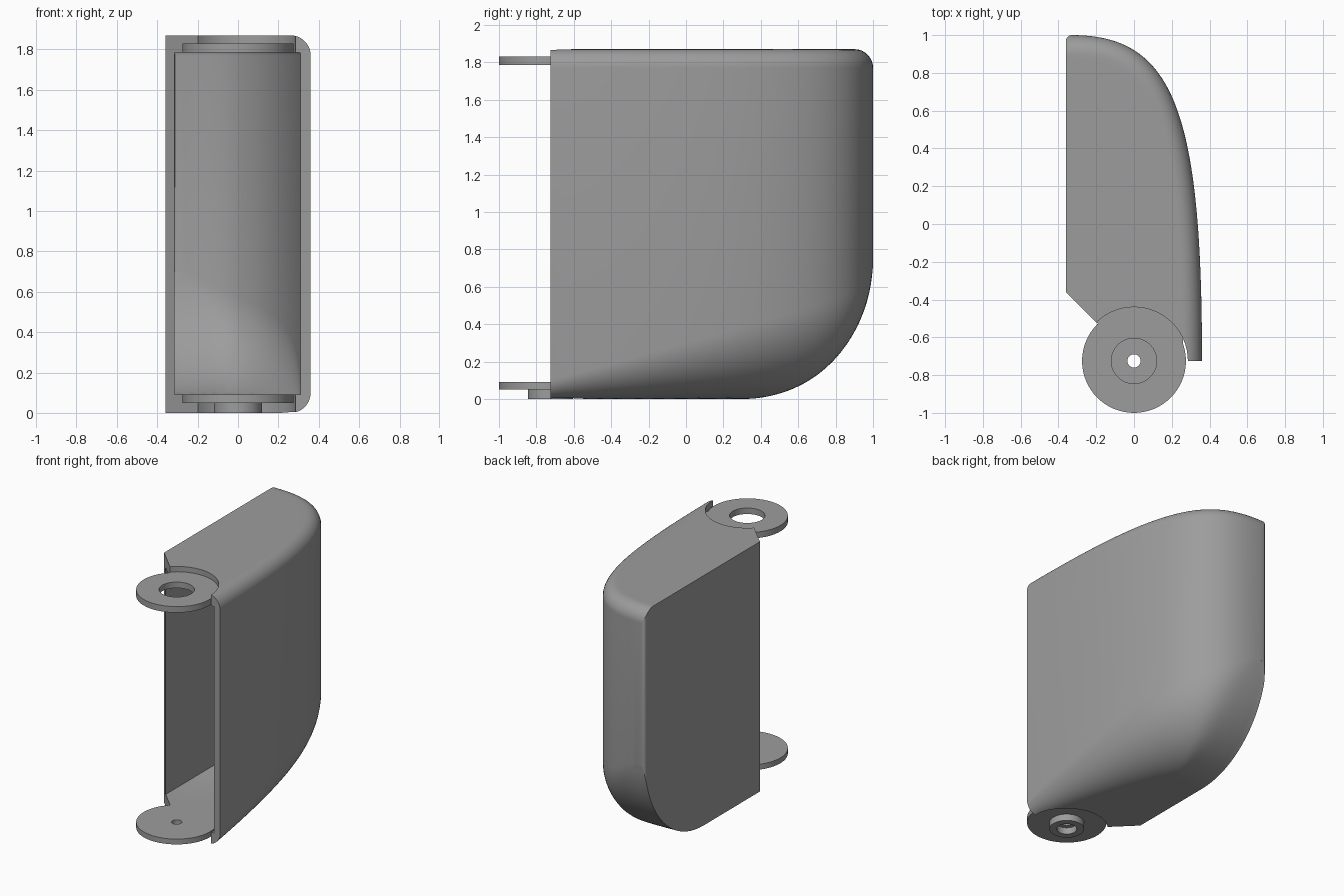
import bpy, bmesh, math
from mathutils import Vector

if "Cube" in bpy.data.objects:
    bpy.data.objects.remove(bpy.data.objects["Cube"])

grey = bpy.data.materials.new("plain grey")
grey.diffuse_color = (0.335, 0.335, 0.335, 1)
grey.use_nodes = True
grey.node_tree.nodes["Principled BSDF"].inputs["Base Color"].default_value = grey.diffuse_color
HINGE = (0, -0.725)


def make_object(name, bm):
    bmesh.ops.recalc_face_normals(bm, faces=bm.faces)
    me = bpy.data.meshes.new(name)
    bm.to_mesh(me)
    bm.free()
    ob = bpy.data.objects.new(name, me)
    bpy.context.collection.objects.link(ob)
    me.materials.append(grey)
    return ob


def prism(name, pts, z0, z1):
    bm = bmesh.new()
    f = bm.faces.new([bm.verts.new((x, y, z0)) for x, y in pts])
    up = bmesh.ops.extrude_face_region(bm, geom=[f])["geom"]
    bmesh.ops.translate(bm, vec=(0, 0, z1 - z0),
                        verts=[v for v in up if isinstance(v, bmesh.types.BMVert)])
    return make_object(name, bm)


def cylinder(name, r, z0, z1, n=64):
    a = [2 * math.pi * i / n for i in range(n)]
    return prism(name, [(HINGE[0] + r * math.cos(t), HINGE[1] + r * math.sin(t)) for t in a], z0, z1)


def boolean(ob, other, op='DIFFERENCE'):
    m = ob.modifiers.new(op.lower(), 'BOOLEAN')
    m.operation, m.solver, m.object = op, 'EXACT', other
    bpy.context.view_layer.objects.active = ob
    bpy.ops.object.modifier_apply(modifier=m.name)
    bpy.data.objects.remove(other)


def smooth(ob):
    bpy.ops.object.select_all(action='DESELECT')
    ob.select_set(True)
    bpy.context.view_layer.objects.active = ob
    bpy.ops.object.shade_smooth_by_angle(angle=math.radians(30))


def rounded_body(name, inset, extend, z0, z1, kr):
    """Half-teardrop plan with a small top fillet and a bottom fillet growing to the back."""
    c = [Vector(p) for p in ((.36, -.725), (.36, .6), (.21, 1.0), (-.33, 1.0))]
    left = -.36 + inset * .9
    curve = []
    for i in range(61):
        t = i / 60
        s = 1 - t
        p = c[0]*s**3 + c[1]*3*s*s*t + c[2]*3*s*t*t + c[3]*t**3
        d = ((c[1]-c[0])*s*s + (c[2]-c[1])*2*s*t + (c[3]-c[2])*t*t).normalized()
        curve.append(p + Vector((-d.y, d.x)) * inset)
    # bottom fillet radius grows with length along the wall
    lens = [0]
    for a, b in zip(curve, curve[1:]):
        lens.append(lens[-1] + (b - a).length)
    radii = [.1 + .58 * q / lens[-1] - inset for q in lens]
    if extend:
        curve.insert(0, curve[0] - Vector((0, extend)))
        radii.insert(0, radii[0])
    guide = curve + [Vector((-1, curve[-1].y))]
    gr = radii + [radii[-1]]
    big = .7 - inset

    def heights(p):
        best, r = 9, 0
        for i in range(len(guide) - 1):
            a, e = guide[i], guide[i+1] - guide[i]
            k = min(1, max(0, (p - a).dot(e) / e.length_squared))
            d = (p - a - e * k).length
            if d < best:
                best, r = d, gr[i] + (gr[i+1] - gr[i]) * k

        def drop(r, d):
            return r - math.sqrt(max(0, r*r - max(0, r - d)**2))
        # blend the side fillet with the big round at the lower back
        side, back = drop(r, best), drop(big, max(0, 1 - inset - p.y))
        low = min((side**8 + back**8) ** .125, max(side, back, big))
        return z0 + low, z1 - drop(.1 - inset, best)

    # outline with a small corner at the back left
    out = [p for p in curve if p.x > left + kr + .004]
    yb = curve[-1].y
    out += [Vector((left + kr - kr*math.sin(a), yb - kr + kr*math.cos(a)))
            for a in (i * math.pi / 10 for i in range(6))]
    n, m = len(out), 28
    bm = bmesh.new()
    low, high = [], []
    for i, p in enumerate(out):
        anchor = Vector((left, out[0].y + (.2 - out[0].y) * i / (n - 1)))
        lo, hi = [], []
        for j in range(m):
            q = p.lerp(anchor, (j / (m - 1)) ** 2)
            a, b = heights(q)
            lo.append(bm.verts.new((q.x, q.y, a)))
            hi.append(bm.verts.new((q.x, q.y, b)))
        low.append(lo)
        high.append(hi)
    for i in range(n - 1):
        for g in (low, high):
            for j in range(m - 1):
                bm.faces.new((g[i][j], g[i+1][j], g[i+1][j+1], g[i][j+1]))
        bm.faces.new((low[i][0], low[i+1][0], high[i+1][0], high[i][0]))
    # front end and flat left side
    bm.faces.new(low[0] + high[0][::-1])
    rim = [[g[i][-1] for i in range(n)] + g[-1][-2::-1] for g in (low, high)]
    bm.faces.new(rim[0] + rim[1][::-1])
    return make_object(name, bm)


# hollow shell, open at the front, with a slanted left front edge
shell = rounded_body("shell", 0, 0, 0, 1.87, .03)
cavity = rounded_body("cavity", .05, .2, .05, 1.82, .004)
boolean(cavity, prism("flat_floor_and_ceiling", [(-2, -2), (2, -2), (2, 2), (-2, 2)], .09, 1.785), 'INTERSECT')
boolean(shell, cavity)
boolean(shell, prism("slant", [(-1, .28), (0, -.72), (0, -1.5), (-1, -1.5)], -1, 3))
boolean(shell, cylinder("clearance", .285, -1, 3))
smooth(shell)

# hinge plates: disc plus a tab reaching into the shell
TAB = [(-.28, -.44), (0, -.72), (.26, -.72), (.26, -.44)]
for name, z0, z1, hole in (("bottom_hinge", .05, .09, .035), ("top_hinge", 1.785, 1.83, .12)):
    plate = cylinder(name, .275, z0, z1)
    boolean(plate, prism("tab", TAB, z0, z1), 'UNION')
    boolean(plate, cylinder("hole", hole, z0 - .1, z1 + .1))
    smooth(plate)

# ring boss under the lower plate
boss = cylinder("hinge_boss", .12, 0, .05)
boolean(boss, cylinder("recess", .07, -.1, .2))
smooth(boss)
